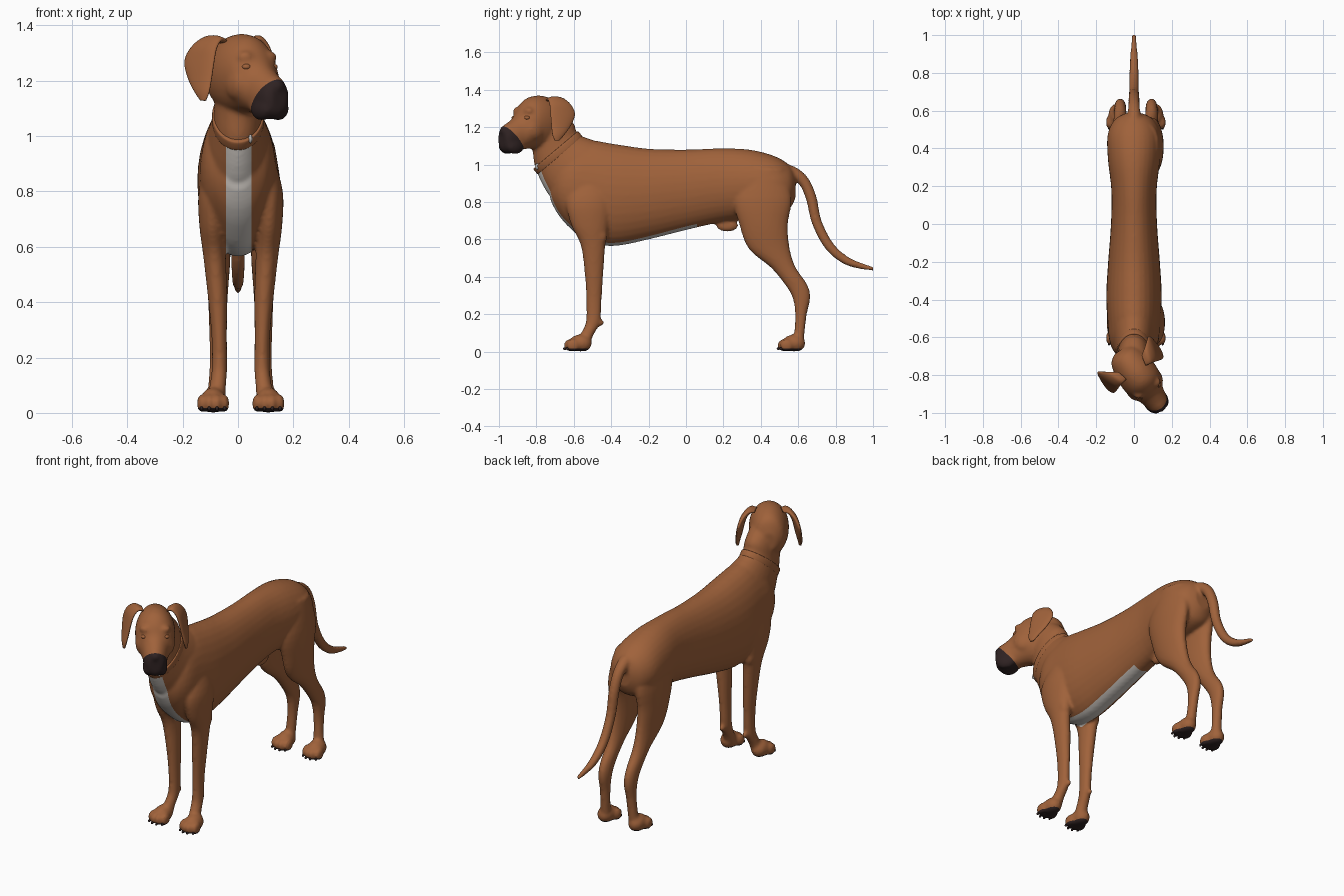
import bpy, bmesh, math
from mathutils import Vector as V, Matrix

cube = bpy.data.objects.get("Cube")
if cube:
    bpy.data.objects.remove(cube)


def material(name, rgb):
    m = bpy.data.materials.new(name)
    m.use_nodes = True
    m.diffuse_color = (*rgb, 1)
    bsdf = next(n for n in m.node_tree.nodes if n.type == 'BSDF_PRINCIPLED')
    bsdf.inputs["Base Color"].default_value = (*rgb, 1)
    bsdf.inputs["Roughness"].default_value = 0.7
    return m


coat = material("russet_coat", (0.35, 0.122, 0.043))
white = material("pale_chest", (0.6, 0.56, 0.52))
dark = material("dark_muzzle", (0.028, 0.016, 0.016))
metal = material("grey_metal", (0.5, 0.48, 0.46))


def spline(a, b, c, d, t):
    return 0.5 * (2 * b + (c - a) * t + (2 * a - 5 * b + 4 * c - d) * t * t
                  + (3 * b - a - 3 * c + d) * t ** 3)


def loft(bm, rings, sides=32, steps=4):
    """Skin elliptical rings (centre, half axis, half axis) along a smooth spline."""
    dense = []
    last = len(rings) - 1
    for i in range(last):
        four = [rings[max(0, min(last, i + k))] for k in (-1, 0, 1, 2)]
        for s in range(steps):
            dense.append([spline(*[r[k] for r in four], s / steps) for k in range(3)])
    dense.append(rings[-1])
    loops = []
    for c, a, b in dense:
        angles = [2 * math.pi * j / sides for j in range(sides)]
        loops.append([bm.verts.new(c + a * math.cos(w) + b * math.sin(w)) for w in angles])
    faces = [bm.faces.new(loops[0]), bm.faces.new(loops[-1][::-1])]
    for p, q in zip(loops, loops[1:]):
        for j in range(sides):
            k = (j + 1) % sides
            faces.append(bm.faces.new((p[j], q[j], q[k], p[k])))
    bmesh.ops.recalc_face_normals(bm, faces=faces)


def blob(bm, centre, radii, frame=Matrix()):
    m = frame @ Matrix.Translation(centre) @ Matrix.Diagonal((*radii, 1))
    bmesh.ops.create_uvsphere(bm, u_segments=20, v_segments=12, radius=1, matrix=m)


def finish(name, bm, *mats):
    mesh = bpy.data.meshes.new(name)
    bm.to_mesh(mesh)
    bm.free()
    for m in mats:
        mesh.materials.append(m)
    mesh.shade_smooth()
    ob = bpy.data.objects.new(name, mesh)
    bpy.context.collection.objects.link(ob)
    return ob


bm = bmesh.new()

# Torso: y, underside, topline, half width
torso = [(-.725, .81, .92, .05), (-.685, .735, 1.02, .10), (-.62, .66, 1.10, .13),
         (-.52, .585, 1.13, .14), (-.38, .565, 1.11, .147), (-.2, .6, 1.085, .137),
         (0, .65, 1.08, .122), (.18, .69, 1.087, .12), (.34, .71, 1.08, .138),
         (.47, .73, 1.047, .14), (.55, .76, 1.0, .105), (.585, .82, .95, .05)]
loft(bm, [(V((0, y, (lo + hi) / 2)), V((w, 0, 0)), V((0, 0, (hi - lo) / 2)))
          for y, lo, hi, w in torso])
blob(bm, (0, .22, .675), (.022, .06, .035))

# Neck: y, z, half depth vector y and z, half width
neck = [(-.45, .87, .14, .14, .12), (-.57, .96, .15, .14, .118),
        (-.685, 1.063, .115, .097, .09), (-.71, 1.145, .11, .075, .085),
        (-.75, 1.25, .09, .03, .08)]
loft(bm, [(V((0, y, z)), V((w, 0, 0)), V((0, dy, dz))) for y, z, dy, dz, w in neck])

# Head in its own turned frame: local x is sideways, local -y is forward
head_frame = Matrix.Translation((0, -.77, 0)) @ Matrix.Rotation(math.radians(35), 4, 'Z')
turn = head_frame.to_3x3()
# forward, underside, top, half width
head = [(-.125, 1.16, 1.26, .04), (-.09, 1.11, 1.335, .083), (0, 1.08, 1.368, .105),
        (.08, 1.085, 1.36, .104), (.13, 1.08, 1.32, .088), (.165, 1.068, 1.265, .071),
        (.21, 1.06, 1.23, .062), (.245, 1.066, 1.21, .052), (.262, 1.09, 1.185, .034)]
loft(bm, [(head_frame @ V((0, -f, (lo + hi) / 2)), turn @ V((w, 0, 0)),
           V((0, 0, (hi - lo) / 2))) for f, lo, hi, w in head])
blob(bm, (0, -.246, 1.18), (.03, .024, .026), head_frame)
for s in (-1, 1):
    blob(bm, (s * .036, -.2, 1.1), (.03, .055, .044), head_frame)
    blob(bm, (s * .05, -.122, 1.286), (.032, .026, .022), head_frame)
    blob(bm, (s * .07, -.09, 1.19), (.035, .06, .06), head_frame)

# Tail: y, z, radius
tail = [(.5, .97, .04), (.57, .955, .036), (.63, .91, .03), (.67, .82, .029),
        (.70, .69, .027), (.77, .56, .026), (.87, .48, .022), (1.003, .442, .011)]
path = [V((0, y, z)) for y, z, r in tail]
rings = []
for i, (y, z, r) in enumerate(tail):
    along = path[min(i + 1, len(path) - 1)] - path[max(i - 1, 0)]
    rings.append((path[i], V((r, 0, 0)), V((0, -along.z, along.y)).normalized() * r))
loft(bm, rings, 20)

# Legs: z, y, half depth, x, half width
front_leg = [(.92, -.5, .10, .07, .05), (.8, -.52, .12, .1, .052), (.68, -.515, .1, .102, .048),
             (.57, -.497, .066, .095, .041), (.42, -.492, .05, .084, .035),
             (.28, -.492, .041, .078, .028), (.16, -.497, .038, .077, .028),
             (.09, -.53, .036, .084, .03), (.04, -.55, .035, .09, .035)]
hind_leg = [(.98, .42, .11, .06, .06), (.82, .41, .155, .085, .06), (.68, .415, .13, .09, .055),
            (.55, .445, .11, .085, .047), (.45, .52, .067, .083, .038),
            (.36, .588, .06, .083, .033), (.29, .617, .048, .083, .031),
            (.2, .615, .031, .085, .027), (.1, .606, .028, .09, .028), (.04, .597, .032, .095, .033)]
shift = .01
claws = bmesh.new()
for side in (-1, 1):
    for rows, toe_y in ((front_leg, -.618), (hind_leg, .524)):
        loft(bm, [(V((side * x + shift, y, z)), V((w, 0, 0)), V((0, d, 0)))
                  for z, y, d, x, w in rows])
        # Paw with four toes and claws
        px = side * .1 + shift
        blob(bm, (px, toe_y + .053, .044), (.046, .062, .048))
        for k in (-1.5, -.5, .5, 1.5):
            back = .014 * (abs(k) - .5)
            blob(bm, (px + k * .027, toe_y + back, .034), (.018, .036, .034))
            blob(claws, (px + k * .028, toe_y + back - .03, .016), (.006, .009, .008))
    # Wrist pad and elbow
    blob(bm, (side * .075 + shift, -.458, .155), (.015, .02, .02))
    blob(bm, (side * .1 + shift, -.455, .62), (.035, .035, .05))

# Fuse all body volumes into one skin
for v in bm.verts:
    v.co.z = max(v.co.z, .002)
dog = finish("dog_body", bm, coat)
remesh = dog.modifiers.new("fuse", 'REMESH')
remesh.mode = 'VOXEL'
remesh.voxel_size = .009
relax = dog.modifiers.new("relax", 'SMOOTH')
relax.factor = .5
relax.iterations = 6
deps = bpy.context.evaluated_depsgraph_get()
skin = bpy.data.meshes.new_from_object(dog.evaluated_get(deps))
dog.modifiers.clear()
dog.data = skin
skin.materials.clear()
for m in (coat, white, dark):
    skin.materials.append(m)

# Cut clean colour borders, then colour by region
bm = bmesh.new()
bm.from_mesh(skin)
ahead = turn @ V((0, -1, 0))
muzzle_normal = ahead - V((0, 0, .85))
muzzle_point = head_frame @ V((0, -.15, 1.085))
patch_x, patch_w, patch_top, patch_end, pad_top = .003, .046, .965, .06, .018
cuts = [(V((patch_x + patch_w, 0, 0)), V((1, 0, 0))),
        (V((patch_x - patch_w, 0, 0)), V((1, 0, 0))),
        (V((0, 0, patch_top)), V((0, 0, 1))), (V((0, patch_end, 0)), V((0, 1, 0))),
        (muzzle_point, muzzle_normal), (V((0, 0, pad_top)), V((0, 0, 1)))]
for point, normal in cuts:
    bmesh.ops.bisect_plane(bm, geom=bm.verts[:] + bm.edges[:] + bm.faces[:],
                           plane_co=point, plane_no=normal, dist=1e-5)
bm.normal_update()
for f in bm.faces:
    c, n = f.calc_center_median(), f.normal
    f.material_index = 0
    if c.z < pad_top or (c.z > 1.03 and (c - muzzle_point).dot(muzzle_normal) > 0):
        f.material_index = 2
    elif (abs(c.x - patch_x) < patch_w and c.z < patch_top and c.z > .5
          and c.y < patch_end and (n.y < -.25 or n.z < -.25)):
        f.material_index = 1
bm.to_mesh(skin)
bm.free()
skin.shade_smooth()
finish("claws", claws, dark)

# Drooping ears: sideways, forward, z, half length, half thickness
ear = [(.07, -.01, 1.345, .03, .01), (.1, -.018, 1.35, .044, .015), (.13, -.028, 1.32, .06, .016),
       (.148, -.032, 1.27, .07, .015), (.158, -.015, 1.21, .056, .014),
       (.165, .008, 1.16, .034, .011), (.166, .018, 1.128, .012, .006)]
for side, name in ((1, "left_ear"), (-1, "right_ear")):
    bm = bmesh.new()
    rings = []
    for i, (x, f, z, length, thick) in enumerate(ear):
        p, q = ear[max(i - 1, 0)], ear[min(i + 1, len(ear) - 1)]
        out = V((side * (p[2] - q[2]), 0, q[0] - p[0])).normalized() * thick
        run = V((-side * .25, -1, 0)).normalized() * length
        rings.append((head_frame @ V((side * x, -f, z)), turn @ run, turn @ out))
    loft(bm, rings, 24)
    finish(name, bm, coat)

# Eyes with lids
for side, name in ((1, "left_eye"), (-1, "right_eye")):
    bm = bmesh.new()
    blob(bm, (side * .058, -.137, 1.25), (.018, .017, .012), head_frame)
    finish(name, bm, coat)

# Collar band with a small hanging tag
y, z, dy, dz, w = neck[2]
axis = V((0, -dz, dy)).normalized()
bm = bmesh.new()
loft(bm, [(V((0, y, z)) + axis * t, V((w, 0, 0)) * k, V((0, dy, dz)) * k)
          for t, k in ((-.02, .99), (-.015, 1.04), (.015, 1.04), (.02, .99))], 48)
finish("collar", bm, coat)
bm = bmesh.new()
blob(bm, (.045, -.796, .99), (.007, .012, .016))
finish("collar_tag", bm, metal)
